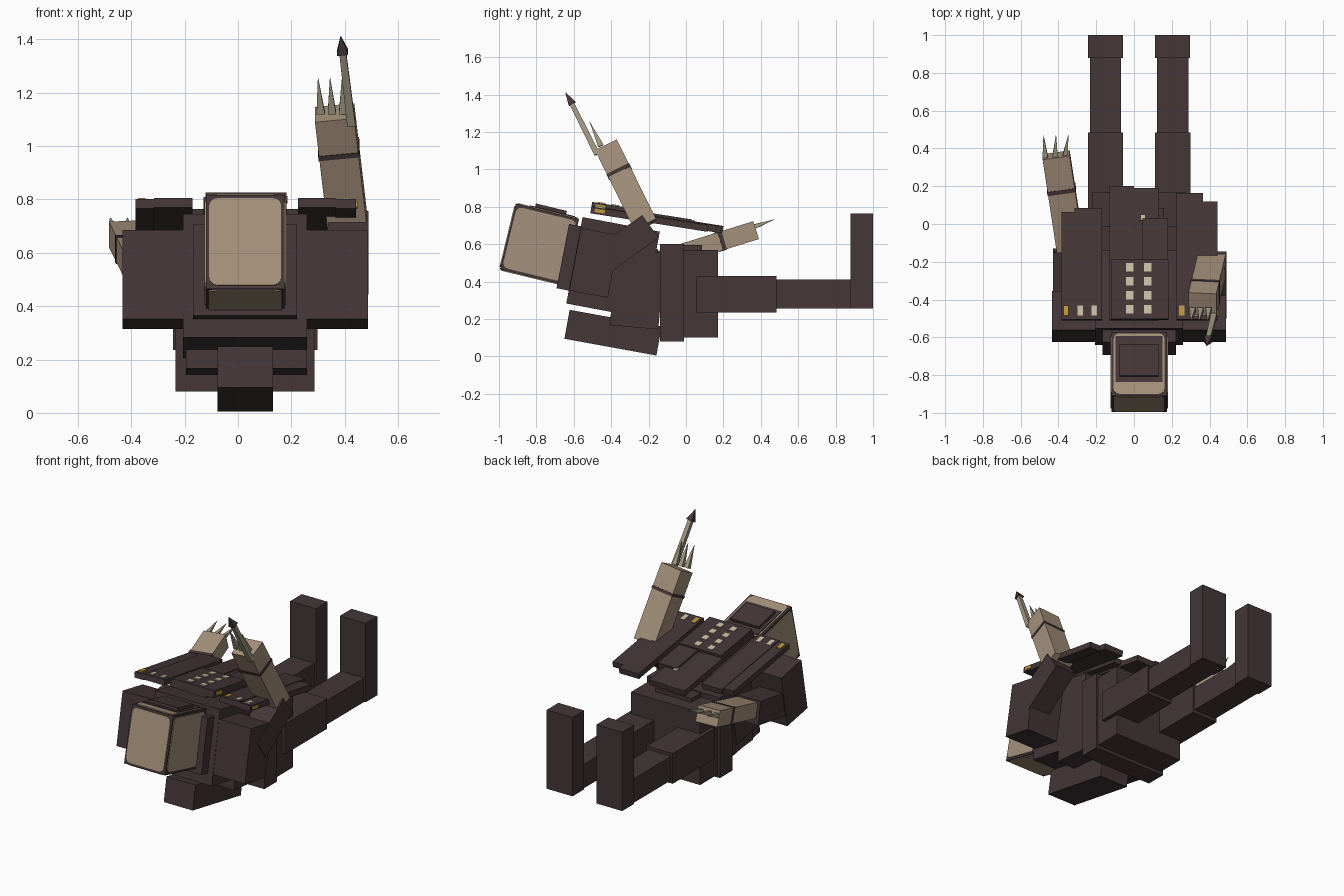
import bpy, bmesh, math
from mathutils import Matrix, Vector

if "Cube" in bpy.data.objects:
    bpy.data.objects.remove(bpy.data.objects["Cube"])

CX = 0.027  # body midline


def mat(name, col):
    m = bpy.data.materials.new(name)
    m.diffuse_color = (*col, 1)
    m.use_nodes = True
    m.node_tree.nodes["Principled BSDF"].inputs["Base Color"].default_value = m.diffuse_color
    return m


DARK = mat("dark_brown", (0.058, 0.037, 0.039))
TAN = mat("tan", (0.38, 0.285, 0.2))
KHAKI = mat("khaki", (0.36, 0.32, 0.23))
PALE = mat("pale_bead", (0.6, 0.52, 0.37))
GOLD = mat("gold_bead", (0.52, 0.32, 0.04))


def finish(name, bm, m, mtx=Matrix()):
    bmesh.ops.transform(bm, matrix=mtx, verts=bm.verts)
    bmesh.ops.recalc_face_normals(bm, faces=bm.faces)
    me = bpy.data.meshes.new(name)
    bm.to_mesh(me)
    bm.free()
    me.materials.append(m)
    ob = bpy.data.objects.new(name, me)
    bpy.context.collection.objects.link(ob)
    return ob


def frame(loc, pitch):
    return Matrix.Translation(loc) @ Matrix.Rotation(math.radians(pitch), 4, 'X')


def box(name, lo, hi, m=DARK, mtx=Matrix()):
    bm = bmesh.new()
    bmesh.ops.create_cube(bm, size=1)
    for v in bm.verts:
        v.co = [(lo[i] + hi[i]) / 2 + v.co[i] * (hi[i] - lo[i]) for i in range(3)]
    return finish(name, bm, m, mtx)


def tilted(name, c, s, pitch, m=DARK):
    h = [d / 2 for d in s]
    return box(name, [-d for d in h], h, m, frame(c, pitch))


def axes(p0, p1):
    # frame with local z along the limb and local x near world x
    z = (Vector(p1) - Vector(p0)).normalized()
    x = Vector((1, 0, 0))
    x = (x - z * x.dot(z)).normalized()
    y = z.cross(x)
    r = Matrix((x, y, z)).transposed().to_4x4()
    return Matrix.Translation(p0) @ r, (Vector(p1) - Vector(p0)).length


def beam(name, p0, p1, w, h, m=DARK, a=0.0, b=1.0):
    f, n = axes(p0, p1)
    return box(name, (-w / 2, -h / 2, a * n), (w / 2, h / 2, b * n), m, f)


def spike(name, p0, p1, r0, r1, m):
    f, n = axes(p0, p1)
    bm = bmesh.new()
    bmesh.ops.create_cone(bm, cap_ends=True, segments=4, radius1=r0, radius2=r1, depth=n)
    bmesh.ops.translate(bm, vec=(0, 0, n / 2), verts=bm.verts)
    return finish(name, bm, m, f @ Matrix.Rotation(math.pi / 4, 4, 'Z'))


def rounded_panel(name, w, h, mtx, m=TAN, r=0.03, t=0.005):
    # thin plate with rounded corners in local xy
    bm = bmesh.new()
    vs = []
    for k, (sx, sy) in enumerate(((1, 1), (-1, 1), (-1, -1), (1, -1))):
        for j in range(4):
            a = math.pi / 2 * (k + j / 3)
            vs.append(bm.verts.new((sx * (w / 2 - r) + r * math.cos(a),
                                    sy * (h / 2 - r) + r * math.sin(a), 0)))
    f = bm.faces.new(vs)
    ext = bmesh.ops.extrude_face_region(bm, geom=[f])
    bmesh.ops.translate(bm, vec=(0, 0, t),
                        verts=[g for g in ext['geom'] if isinstance(g, bmesh.types.BMVert)])
    return finish(name, bm, m, mtx)


# head with tan face panels
H = frame((CX, -0.783, 0.6), -13.6)
hw, hd, hh = 0.147, 0.174, 0.181
box("head", (-hw, -hd, -hh), (hw, hd, hh), DARK, H)
R = Matrix.Rotation
T = Matrix.Translation
rounded_panel("face_panel", 0.27, 0.335, H @ T((0, -hd, 0)) @ R(math.pi / 2, 4, 'X'))
rounded_panel("chin_panel", 0.275, 0.33, H @ T((0, 0, -hh)) @ R(math.pi, 4, 'X'))
rounded_panel("crown_panel", 0.27, 0.33, H @ T((0, 0, hh)))
for s, n in ((1, "right"), (-1, "left")):
    rounded_panel(n + "_cheek_panel", 0.33, 0.335,
                  H @ T((s * hw, 0, 0)) @ R(s * math.pi / 2, 4, 'Y') @ R(math.pi / 2, 4, 'Z'))
box("crown_plate_low", (-0.125, -0.1, hh), (0.125, 0.15, hh + 0.009), DARK, H)
box("crown_plate", (-0.103, -0.07, hh), (0.103, 0.1, hh + 0.026), DARK, H)

# torso
tilted("collar", (CX, -0.6, 0.525), (0.39, 0.12, 0.35), -11)
tilted("chest", (CX, -0.39, 0.475), (0.465, 0.42, 0.47), -10.7)
tilted("abdomen", (CX + 0.005, -0.26, 0.36), (0.455, 0.26, 0.41), -5)
box("belt", (-0.235, -0.14, 0.08), (0.287, -0.01, 0.6))
box("pelvis", (-0.22, -0.01, 0.1), (0.275, 0.17, 0.57))
box("belt_pad", (-0.1, -0.08, 0.56), (0.16, 0.085, 0.595))
tilted("front_flap", (CX, -0.39, 0.127), (0.207, 0.5, 0.157), -10.3)

# legs and shoulders, mirrored about the midline
for s, n in ((-1, "left_"), (1, "right_")):
    c = CX + s * 0.178

    def leg(part, w, y0, y1, z0, z1):
        box(n + part, (c - w / 2, y0, z0), (c + w / 2, y1, z1))
    leg("thigh", 0.187, 0.055, 0.485, 0.235, 0.43)
    leg("shin", 0.165, 0.485, 0.88, 0.255, 0.41)
    leg("foot", 0.185, 0.88, 1.0, 0.255, 0.765)
    tilted(n + "shoulder", (CX + s * 0.345, -0.49, 0.5), (0.23, 0.21, 0.34), -10.5)

# arms
beam("right_upper_arm", (0.415, -0.457, 0.504), (0.415, -0.19, 0.695), 0.15, 0.15)
beam("left_upper_arm", (-0.345, -0.47, 0.45), (-0.345, -0.14, 0.5), 0.165, 0.15)


def forearm(n, p0, p1, w, h, band):
    beam(n + "forearm", p0, p1, w, h, TAN, 0, band)
    beam(n + "wrist_band", p0, p1, w + 0.006, h + 0.006, DARK, band, band + 0.04)
    beam(n + "hand", p0, p1, w, h, TAN, band + 0.04, 1)


forearm("right_", (0.412, -0.215, 0.7), (0.362, -0.425, 1.125), 0.148, 0.13, 0.66)
forearm("left_", (-0.335, -0.14, 0.515), (-0.412, 0.365, 0.672), 0.145, 0.1, 0.62)
for i in range(3):
    spike("right_claw", (0.31 + i * 0.042, -0.455, 1.125), (0.3 + i * 0.045, -0.515, 1.255),
          0.022, 0.001, KHAKI)
    spike("left_claw", (-0.47 + i * 0.052, 0.355, 0.69), (-0.479 + i * 0.066, 0.472, 0.732),
          0.02, 0.001, KHAKI)
spike("dagger_shaft", (0.425, -0.475, 1.08), (0.392, -0.612, 1.355), 0.022, 0.018, KHAKI)
spike("dagger_tip", (0.392, -0.608, 1.35), (0.385, -0.645, 1.412), 0.03, 0.001, DARK)

# back plates sloping down to the rear: x range, rear y, height offset
P = frame((0, -0.505, 0.805), -9)
plates = (("left_outer", -0.385, -0.315, 0.065, -0.004), ("left_inner", -0.315, -0.17, 0.085, 0),
          ("right_inner", 0.225, 0.365, 0.165, 0), ("right_outer", 0.365, 0.443, 0.12, -0.004),
          ("middle_left", -0.13, 0.0, 0.2, 0.004), ("middle_right", 0.0, 0.13, 0.19, 0),
          ("middle_top", 0.045, 0.18, 0.03, 0.012), ("beaded", -0.122, 0.182, -0.19, 0.021))
for n, x0, x1, y1, dz in plates:
    box(n + "_back_plate", (x0, 0, dz - 0.036), (x1, (y1 + 0.505) / math.cos(math.radians(9)), dz),
        DARK, P)

# beads on the plates
for i in range(4):
    for x in (-0.022, 0.073):
        y = 0.05 + i * 0.075
        box("middle_bead", (x - 0.02, y - 0.022, 0.02), (x + 0.02, y + 0.022, 0.026), PALE, P)
for x, m in ((-0.36, GOLD), (-0.285, PALE), (-0.21, PALE), (0.253, GOLD), (0.33, PALE), (0.405, PALE)):
    box("wing_bead", (x - 0.014, 0.02, -0.005), (x + 0.014, 0.075, 0.004), m, P)
box("side_bead", (0.18, 0.02, -0.008), (0.186, 0.075, 0.012), GOLD, P)
box("outer_bead", (0.441, 0.02, -0.03), (0.447, 0.075, -0.012), GOLD, P)
box("rear_bead", (0.035, 0.53, 0.002), (0.06, 0.56, 0.01), PALE, P)
